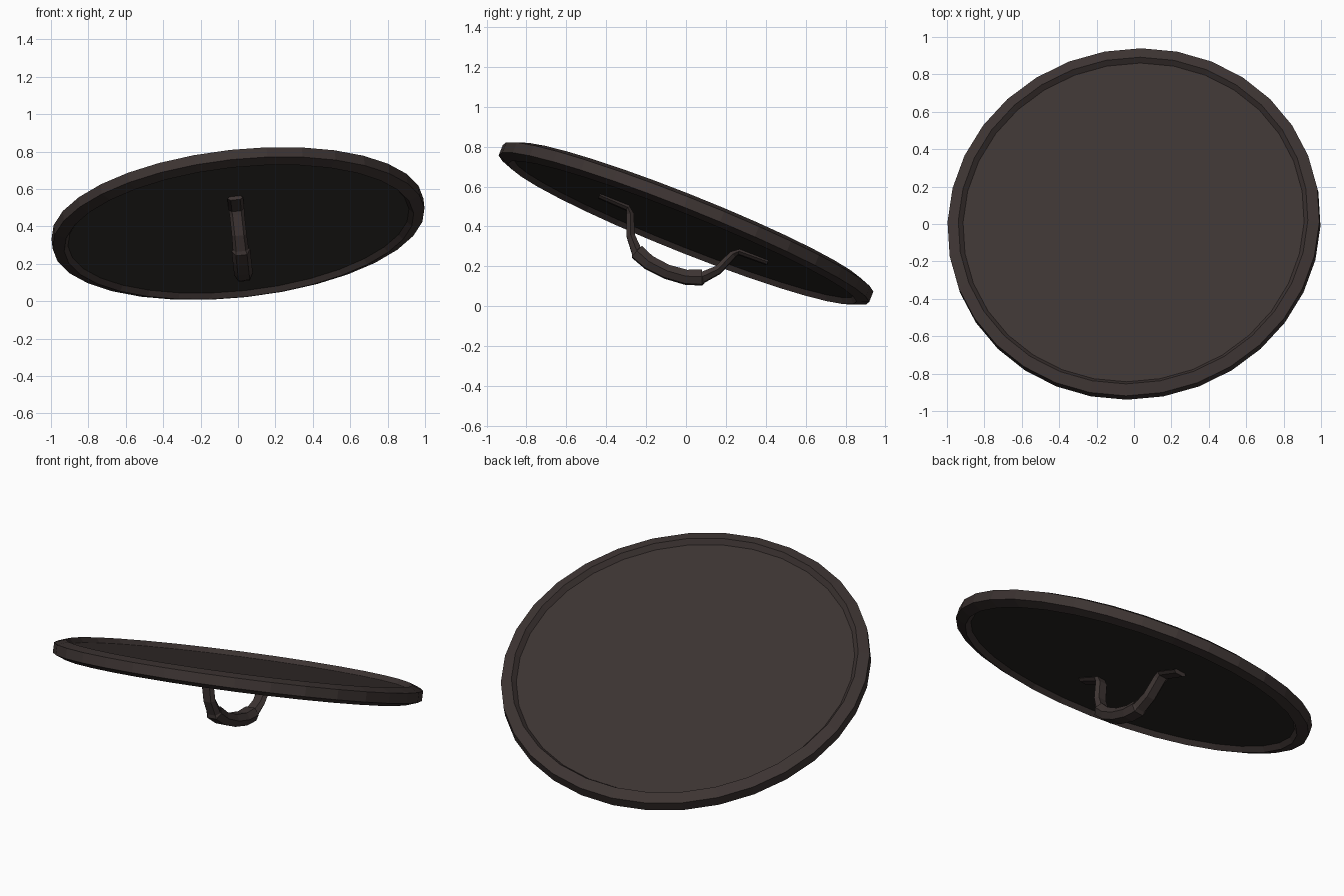
import bpy, bmesh, math
from mathutils import Vector, Matrix

if "Cube" in bpy.data.objects:
    bpy.data.objects.remove(bpy.data.objects["Cube"])

SIDES = 32
TILT = (Matrix.Translation((0, 0, 0.415))
        @ Matrix.Rotation(math.radians(-6.2), 4, 'Y')
        @ Matrix.Rotation(math.radians(-21.7), 4, 'X'))


def material(name, rgb):
    m = bpy.data.materials.new(name)
    m.diffuse_color = (*rgb, 1)
    m.use_nodes = True
    m.node_tree.nodes["Principled BSDF"].inputs["Base Color"].default_value = m.diffuse_color
    return m


brown = material("dark brown", (0.046, 0.034, 0.032))
shade = material("blackish brown", (0.032, 0.029, 0.025))


def finish(name, bm, mats):
    bmesh.ops.recalc_face_normals(bm, faces=bm.faces)
    me = bpy.data.meshes.new(name)
    bm.to_mesh(me)
    bm.free()
    me.transform(TILT)
    for m in mats:
        me.materials.append(m)
    ob = bpy.data.objects.new(name, me)
    bpy.context.collection.objects.link(ob)
    return ob


def skin(bm, rings):
    """Bridge successive rings of points and cap both ends."""
    vs = [[bm.verts.new(p) for p in r] for r in rings]
    n = len(vs[0])
    for a, b in zip(vs, vs[1:]):
        for i in range(n):
            j = (i + 1) % n
            bm.faces.new((a[i], a[j], b[j], b[i]))
    return bm.faces.new(vs[0]), bm.faces.new(vs[-1])


# round disc: recessed plates on both sides, bevelled rim (radius, height)
profile = [(0.917, -0.023), (0.94, -0.05), (1.0, -0.028),
           (1.0, 0.028), (0.94, 0.05), (0.917, 0.023)]
bm = bmesh.new()
under, top = skin(bm, [[(r * math.sin(2 * math.pi * i / SIDES),
                         r * math.cos(2 * math.pi * i / SIDES), h)
                        for i in range(SIDES)] for r, h in profile])
under.material_index = 1
finish("round_disc", bm, [brown, shade])

# arched handle: half path of (along, height, half width, half thickness)
half = [(0.455, -0.032, 0.042, 0.012), (0.30, -0.036, 0.042, 0.013),
        (0.277, -0.06, 0.04, 0.018), (0.235, -0.16, 0.04, 0.021),
        (0.178, -0.222, 0.043, 0.026), (0.176, -0.224, 0.05, 0.037),
        (0.10, -0.252, 0.05, 0.035)]
path = ([(-s, d, w, t) for s, d, w, t in half] + [(0, -0.262, 0.05, 0.034)]
        + half[::-1])
section = [(1, 0), (0.6, 1), (-0.6, 1), (-1, 0), (-0.6, -1), (0.6, -1)]
rings = []
for i, (s, d, w, t) in enumerate(path):
    a, b = path[max(i - 1, 0)], path[min(i + 1, len(path) - 1)]
    tan = Vector((0, b[0] - a[0], b[1] - a[1])).normalized()
    nor = Vector((0, -tan.z, tan.y))
    rings.append([Vector((w * u, s, d)) + nor * t * v for u, v in section])
bm = bmesh.new()
skin(bm, rings)
finish("handle", bm, [brown])
